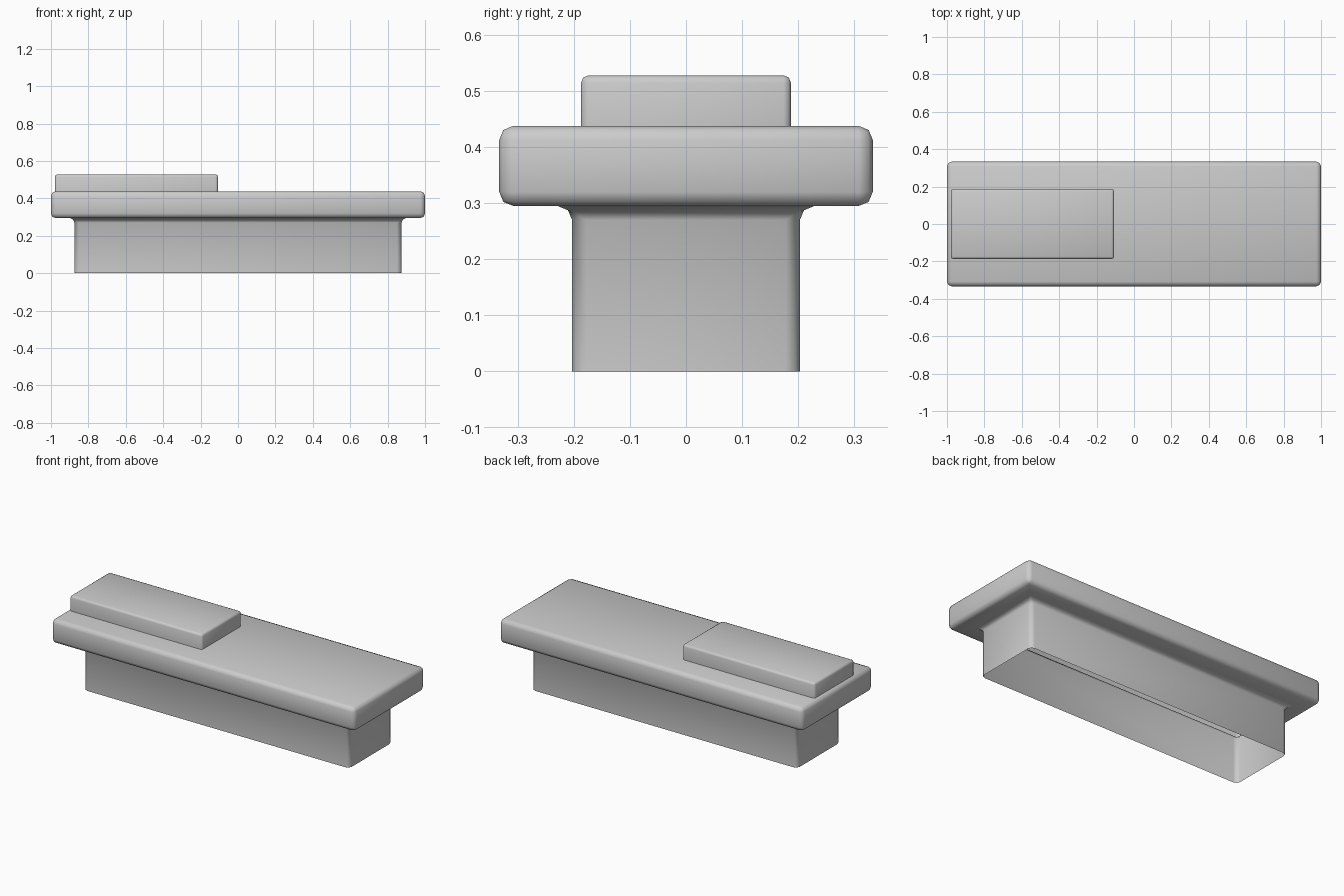
import bpy, bmesh

if "Cube" in bpy.data.objects:
    bpy.data.objects.remove(bpy.data.objects["Cube"])


def stepped_shell(name, rings, centre_x, bevel):
    """Loft rectangles (half_x, half_y, z) upward, cap the top, leave the base open."""
    bm = bmesh.new()
    loops = []
    for hx, hy, z in rings:
        loops.append([bm.verts.new((centre_x + sx * hx, sy * hy, z))
                      for sx, sy in ((-1, -1), (1, -1), (1, 1), (-1, 1))])
    for low, high in zip(loops, loops[1:]):
        for i in range(4):
            j = (i + 1) % 4
            bm.faces.new((low[i], low[j], high[j], high[i]))
    bm.faces.new(loops[-1])
    for face in bm.faces:
        face.smooth = True
    mesh = bpy.data.meshes.new(name)
    bm.to_mesh(mesh)
    bm.free()
    obj = bpy.data.objects.new(name, mesh)
    bpy.context.collection.objects.link(obj)
    # Rounded edges, two segments
    mod = obj.modifiers.new("rounded_edges", 'BEVEL')
    mod.width = bevel
    mod.segments = 2
    mod.limit_method = 'ANGLE'
    return obj


# Narrow pedestal flaring into the overhanging slab
stepped_shell("pedestal_and_slab", [
    (0.875, 0.203, 0.0),
    (0.875, 0.203, 0.295),
    (1.0, 0.333, 0.295),
    (1.0, 0.333, 0.438),
], 0.0, 0.025)

# Raised block at the left end of the slab
stepped_shell("raised_block", [
    (0.436, 0.187, 0.438),
    (0.436, 0.187, 0.528),
], -0.543, 0.013)
